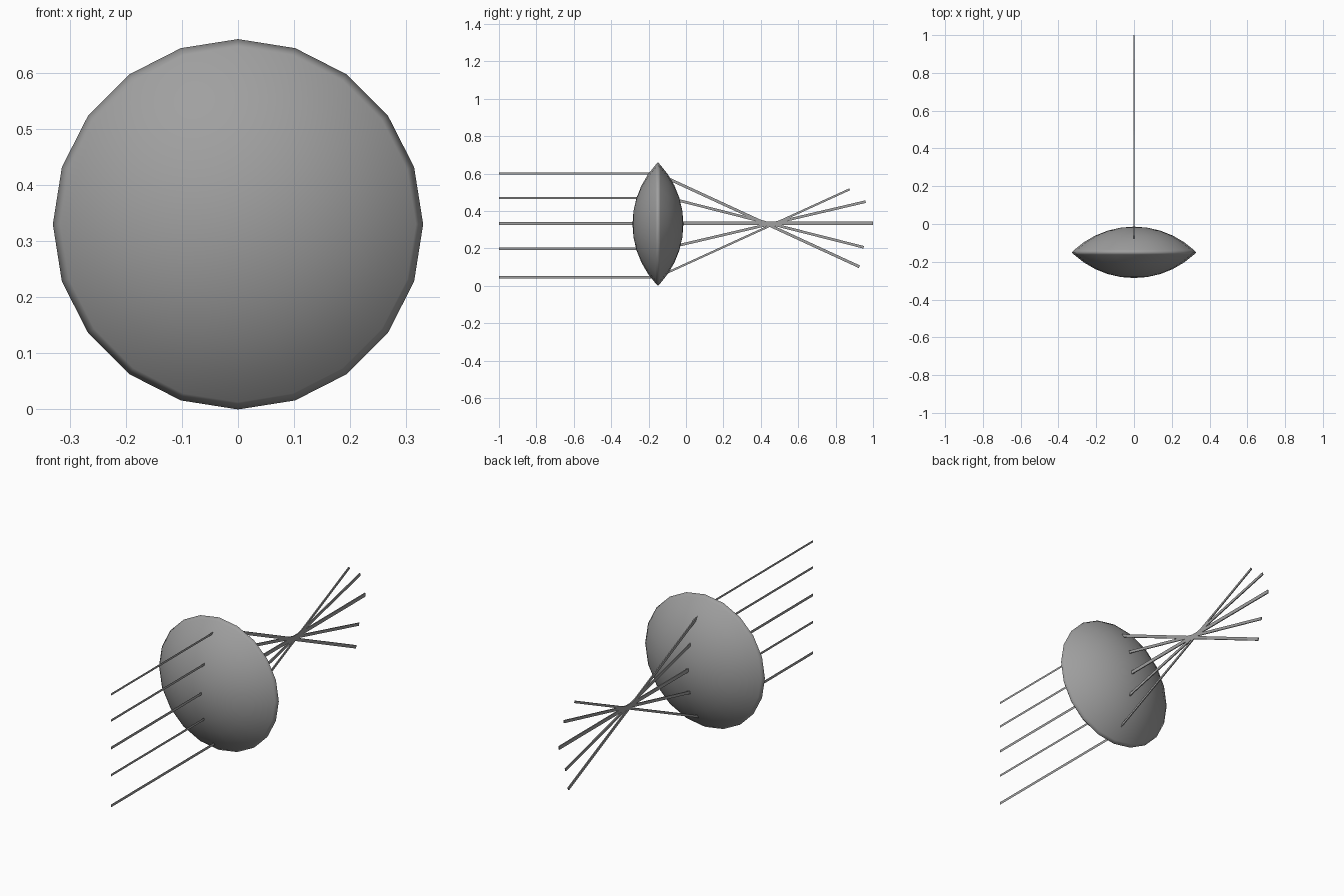
import bpy, bmesh, math
from mathutils import Vector

if "Cube" in bpy.data.objects:
    bpy.data.objects.remove(bpy.data.objects["Cube"])

grey = bpy.data.materials.new("grey")
grey.diffuse_color = (0.35, 0.35, 0.35, 1)
grey.use_nodes = True
grey.node_tree.nodes["Principled BSDF"].inputs["Base Color"].default_value = grey.diffuse_color

CENTRE_Y, CENTRE_Z = -0.15, 0.33
RIM, DEPTH, SIDES = 0.33, 0.136, 20
CURVE = (RIM ** 2 + DEPTH ** 2) / (2 * DEPTH)   # radius of each lens face


def finish(name, bm):
    bmesh.ops.recalc_face_normals(bm, faces=bm.faces[:])
    mesh = bpy.data.meshes.new(name)
    bm.to_mesh(mesh)
    bm.free()
    mesh.materials.append(grey)
    obj = bpy.data.objects.new(name, mesh)
    bpy.context.collection.objects.link(obj)
    return obj


def lens():
    """Biconvex disc spun around the y axis."""
    half = [(r, math.sqrt(CURVE ** 2 - r ** 2) - CURVE + DEPTH)
            for r in (0, 0.07, 0.14, 0.205, 0.265, 0.317)]
    profile = half + [(RIM, 0)] + [(r, -d) for r, d in reversed(half)]
    bm = bmesh.new()
    verts = [bm.verts.new((0, CENTRE_Y + d, CENTRE_Z + r)) for r, d in profile]
    edges = [bm.edges.new(pair) for pair in zip(verts, verts[1:])]
    bmesh.ops.spin(bm, geom=verts + edges, cent=(0, CENTRE_Y, CENTRE_Z),
                   axis=(0, 1, 0), angle=math.tau, steps=SIDES)
    bmesh.ops.remove_doubles(bm, verts=bm.verts[:], dist=1e-4)
    obj = finish("lens", bm)
    obj.data.shade_smooth()


def ray(name, start, end, width, thickness=0):
    """Thin strip in the x = 0 plane between two (y, z) points."""
    a, b = Vector((0, *start)), Vector((0, *end))
    side = Vector((1, 0, 0)).cross(b - a).normalized() * width / 2
    bm = bmesh.new()
    out = Vector((thickness / 2, 0, 0))
    face = bm.faces.new([bm.verts.new(p - out)
                         for p in (a - side, b - side, b + side, a + side)])
    if thickness:
        new = bmesh.ops.extrude_face_region(bm, geom=[face], use_keep_orig=True)
        moved = [g for g in new["geom"] if isinstance(g, bmesh.types.BMVert)]
        bmesh.ops.translate(bm, verts=moved, vec=out * 2)
    finish(name, bm)


lens()

# Parallel rays arriving at the front
for i, (z, width) in enumerate([(0.60, 0.011), (0.47, 0.012), (0.333, 0.014),
                                (0.198, 0.012), (0.045, 0.014)]):
    ray(f"incoming_ray_{i + 1}", (-1, z), (-0.15, z), width)

# Refracted rays crossing at the focus
for i, (start, end, width) in enumerate([
        ((-0.13, 0.589), (0.927, 0.102), 0.015),
        ((-0.10, 0.472), (0.95, 0.206), 0.014),
        ((-0.10, 0.334), (1.0, 0.334), 0.018),
        ((-0.10, 0.202), (0.96, 0.45), 0.014),
        ((-0.14, 0.052), (0.875, 0.516), 0.011)]):
    ray(f"refracted_ray_{i + 1}", start, end, width, 0.005)
